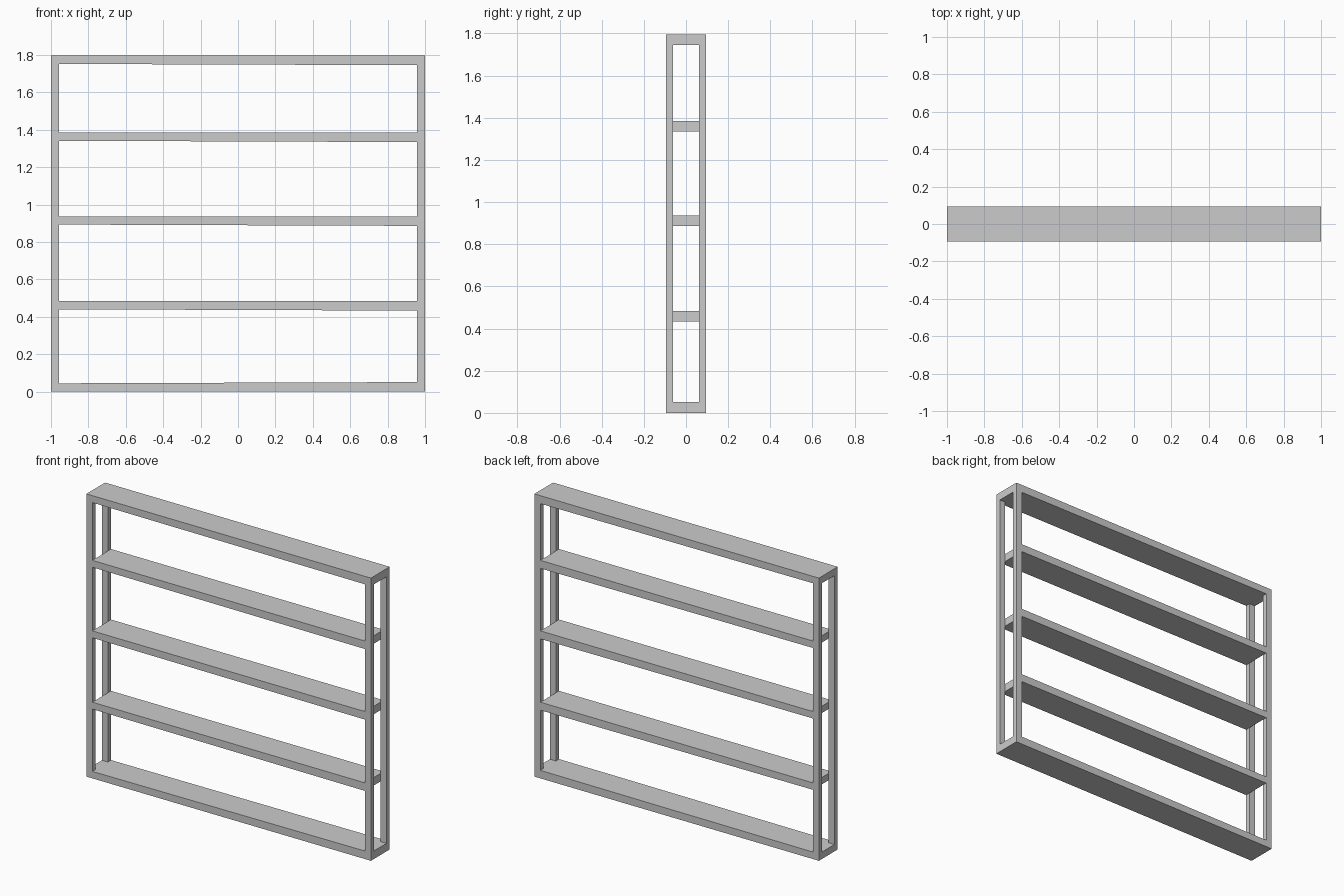
import bpy
import bmesh

if "Cube" in bpy.data.objects:
    bpy.data.objects.remove(bpy.data.objects["Cube"])

HEIGHT = 1.796
HALF_LEN = 1.0
HALF_DEPTH = 0.094
POST_W, POST_D = 0.042, 0.032
THIN, THICK = 0.044, 0.051      # board thickness at left and right ends


def block(name, x, y, bottom, top):
    """Box over x and y ranges; bottom and top are (left, right) heights."""
    bm = bmesh.new()
    bmesh.ops.create_cube(bm, size=2)
    for v in bm.verts:
        i, j = int(v.co.x > 0), int(v.co.y > 0)
        v.co = (x[i], y[j], (top if v.co.z > 0 else bottom)[i])
    mesh = bpy.data.meshes.new(name)
    bm.to_mesh(mesh)
    bm.free()
    obj = bpy.data.objects.new(name, mesh)
    bpy.context.collection.objects.link(obj)
    return obj


depth = (-HALF_DEPTH, HALF_DEPTH)
full = (-HALF_LEN, HALF_LEN)
inner = (-HALF_LEN + POST_W, HALF_LEN - POST_W)

# Base and top boards, full length
block("base_board", full, depth, (0, 0), (THIN, THICK))
block("top_board", full, depth, (HEIGHT - THIN, HEIGHT - THICK), (HEIGHT, HEIGHT))

# Shelves between the posts, with slightly sloping undersides
for n, z in enumerate((0.484, 0.937, 1.385)):
    block(f"shelf_{n + 1}", inner, depth, (z - THIN, z - THICK), (z, z))

# Corner posts, leaving the ends open
for side, sx in (("left", -1), ("right", 1)):
    for face, sy in (("front", -1), ("back", 1)):
        x = sorted((sx * HALF_LEN, sx * (HALF_LEN - POST_W)))
        y = sorted((sy * HALF_DEPTH, sy * (HALF_DEPTH - POST_D)))
        t = THIN if sx < 0 else THICK
        block(f"{face}_{side}_post", x, y, (t - 0.002,) * 2, (HEIGHT - t + 0.002,) * 2)
